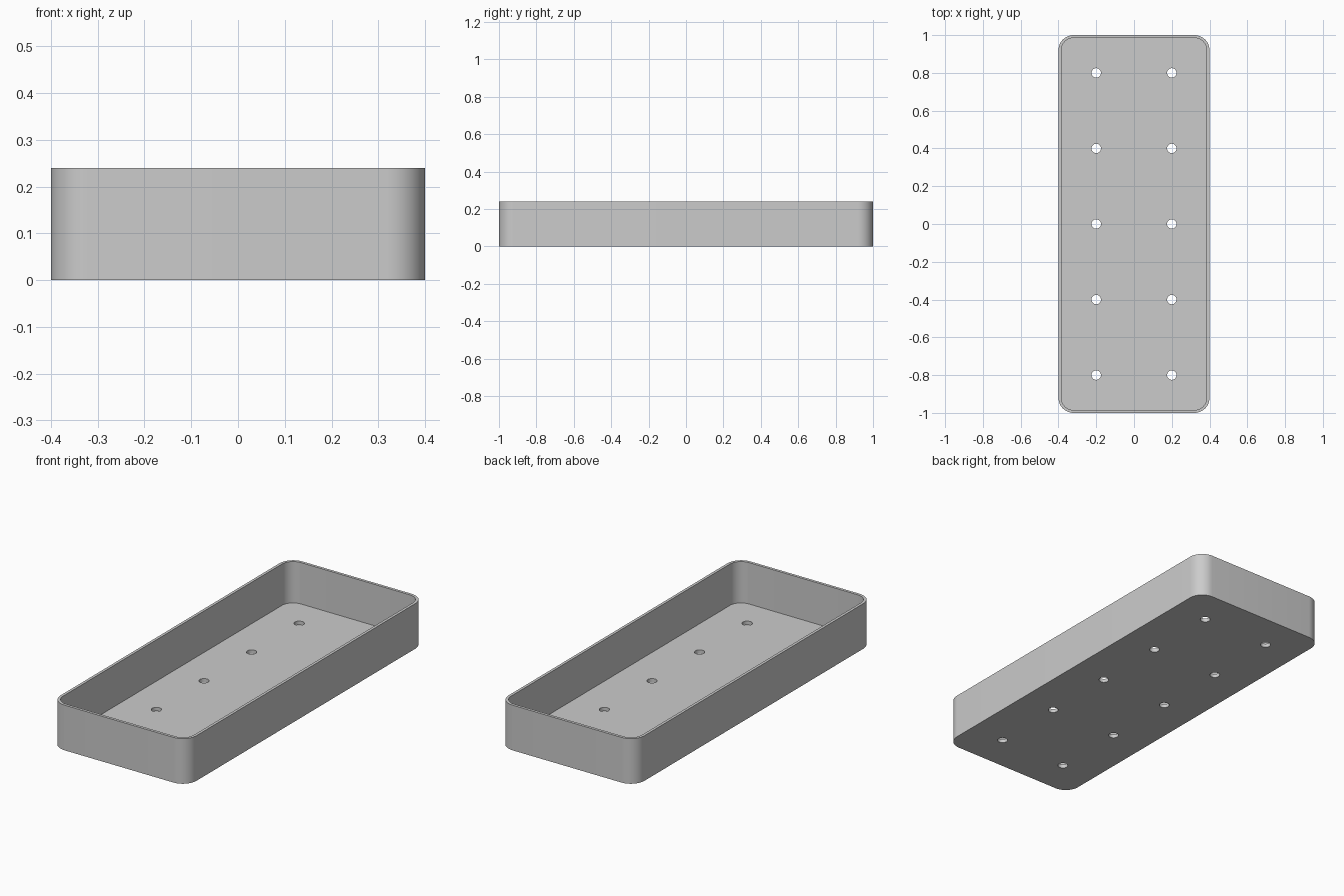
import bpy, bmesh, math

if "Cube" in bpy.data.objects:
    bpy.data.objects.remove(bpy.data.objects["Cube"])

HALF_X, HALF_Y, HEIGHT = 0.4, 1.0, 0.24
RADIUS, WALL, FLOOR = 0.08, 0.015, 0.02


def rounded_outline(hx, hy, r, steps=12):
    pts = []
    for i, (sx, sy) in enumerate([(1, 1), (-1, 1), (-1, -1), (1, -1)]):
        for k in range(steps + 1):
            a = math.pi / 2 * (i + k / steps)
            pts.append((sx * (hx - r) + r * math.cos(a),
                        sy * (hy - r) + r * math.sin(a)))
    return pts


def prism(name, outlines, z0, z1):
    bm = bmesh.new()
    for pts in outlines:
        low = [bm.verts.new((x, y, z0)) for x, y in pts]
        high = [bm.verts.new((x, y, z1)) for x, y in pts]
        bm.faces.new(low[::-1])
        bm.faces.new(high)
        for i in range(len(pts)):
            j = (i + 1) % len(pts)
            bm.faces.new((low[i], low[j], high[j], high[i]))
    mesh = bpy.data.meshes.new(name)
    bm.to_mesh(mesh)
    bm.free()
    obj = bpy.data.objects.new(name, mesh)
    bpy.context.collection.objects.link(obj)
    return obj


grey = bpy.data.materials.new("light grey")
grey.diffuse_color = (0.6, 0.6, 0.6, 1)
grey.use_nodes = True
grey.node_tree.nodes["Principled BSDF"].inputs["Base Color"].default_value = grey.diffuse_color

# Tray body
tray = prism("tray", [rounded_outline(HALF_X, HALF_Y, RADIUS)], 0, HEIGHT)
tray.data.materials.append(grey)

# Cavity and two rows of drain holes
cavity = prism("cavity_cutter",
               [rounded_outline(HALF_X - WALL, HALF_Y - WALL, RADIUS - WALL)],
               FLOOR, HEIGHT + 0.1)
circle = [(0.025 * math.cos(math.tau * k / 32), 0.025 * math.sin(math.tau * k / 32))
          for k in range(32)]
holes = prism("drain_hole_cutter",
              [[(x + cx, y + 0.4 * row) for x, y in circle]
               for cx in (-0.2, 0.2) for row in range(-2, 3)],
              -0.1, 0.1)

bpy.context.view_layer.objects.active = tray
tray.select_set(True)
for cutter in (cavity, holes):
    cutter.hide_render = True
    mod = tray.modifiers.new(cutter.name, 'BOOLEAN')
    mod.operation = 'DIFFERENCE'
    mod.solver = 'EXACT'
    mod.object = cutter
    bpy.ops.object.modifier_apply(modifier=mod.name)
    bpy.data.objects.remove(cutter)

bpy.ops.object.shade_smooth_by_angle(angle=math.radians(30))
